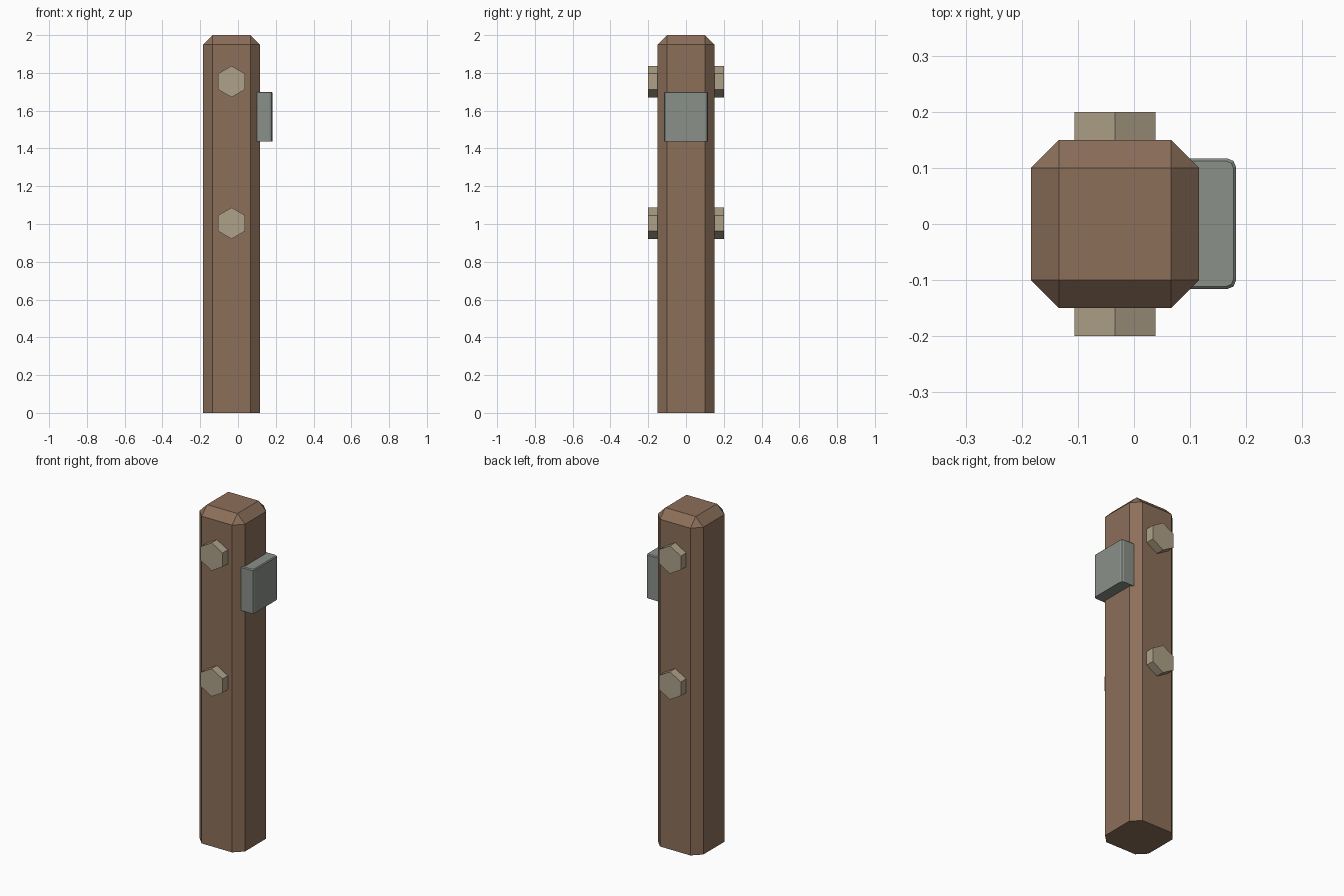
import bpy, bmesh, math
from mathutils import Matrix, Vector

if "Cube" in bpy.data.objects:
    bpy.data.objects.remove(bpy.data.objects["Cube"])


def material(name, rgb):
    # sRGB 0-255 to linear
    m = bpy.data.materials.new(name)
    m.diffuse_color = [((c / 255 + 0.055) / 1.055) ** 2.4 for c in rgb] + [1]
    m.use_nodes = True
    m.node_tree.nodes["Principled BSDF"].inputs["Base Color"].default_value = m.diffuse_color
    return m


WOOD = material("brown wood", (140, 111, 90))
BOLT = material("tan bolt", (174, 161, 136))
PLATE = material("grey plate", (138, 144, 137))


def finish(bm, name, mat):
    bmesh.ops.recalc_face_normals(bm, faces=bm.faces[:])
    mesh = bpy.data.meshes.new(name)
    bm.to_mesh(mesh)
    bm.free()
    mesh.materials.append(mat)
    ob = bpy.data.objects.new(name, mesh)
    bpy.context.collection.objects.link(ob)
    return ob


def box(lo, hi):
    lo, hi = Vector(lo), Vector(hi)
    bm = bmesh.new()
    bmesh.ops.create_cube(bm, size=1, matrix=Matrix.Translation((lo + hi) / 2)
                          @ Matrix.Diagonal((*(hi - lo), 1)))
    return bm


def bevel(bm, test, width, segments=1):
    edges = [e for e in bm.edges if test(e.verts[0].co, e.verts[1].co)]
    bmesh.ops.bevel(bm, geom=edges, offset=width, offset_type='OFFSET',
                    segments=segments, profile=0.5, affect='EDGES')


# Post: chamfered everywhere except around the base
post = box((-0.184, -0.15, 0), (0.116, 0.15, 2))
bevel(post, lambda a, b: max(a.z, b.z) > 1, 0.05)
finish(post, "post", WOOD)

# Hexagonal bolts running through the post, heads showing front and back
for i, z in enumerate((1.004, 1.754)):
    bm = bmesh.new()
    turn = (Matrix.Translation((-0.034, 0, z)) @ Matrix.Rotation(math.pi / 2, 4, 'X')
            @ Matrix.Rotation(math.pi / 2, 4, 'Z'))
    bmesh.ops.create_cone(bm, cap_ends=True, segments=6, radius1=0.083,
                          radius2=0.083, depth=0.4, matrix=turn)
    # points of the hexagon face up and down
    zs = [v.co.z for v in bm.verts]
    if max(zs) - z < 0.08:
        bmesh.ops.rotate(bm, verts=bm.verts[:], cent=(-0.034, 0, z),
                         matrix=Matrix.Rotation(math.pi / 6, 3, 'Y'))
    finish(bm, f"bolt_{i + 1}", BOLT)

# Plate on the right side: rounded outer corners and a small top chamfer
plate = box((0.08, -0.116, 1.438), (0.182, 0.117, 1.70))
bevel(plate, lambda a, b: a.x > 0.17 and b.x > 0.17 and abs(a.z - b.z) > 0.1, 0.016, 2)
bevel(plate, lambda a, b: a.z > 1.69 and b.z > 1.69 and max(a.x, b.x) > 0.1, 0.005)
finish(plate, "side_plate", PLATE)
